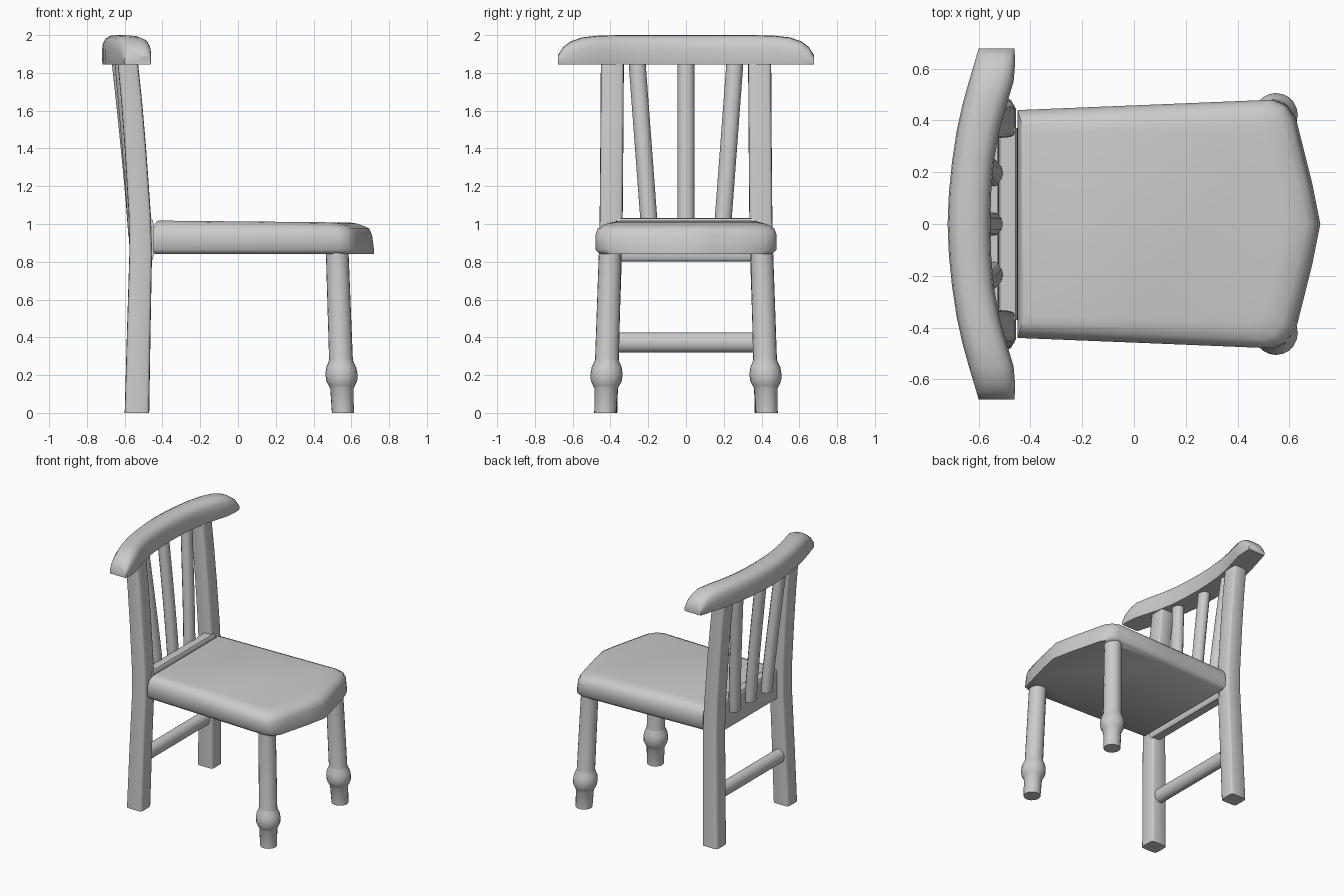
import bpy
from math import sin, cos, pi, copysign
from mathutils import Vector

if "Cube" in bpy.data.objects:
    bpy.data.objects.remove(bpy.data.objects["Cube"])

wood = bpy.data.materials.new("plain_grey")
wood.use_nodes = True
grey = (0.6, 0.6, 0.6, 1)
wood.diffuse_color = grey
wood.node_tree.nodes["Principled BSDF"].inputs["Base Color"].default_value = grey


def loft(name, rings, angle=0.7):
    """Skin a list of equal-length rings and cap both ends."""
    n = len(rings[0])
    verts = [p for ring in rings for p in ring]
    faces = [(a * n + i, a * n + (i + 1) % n, (a + 1) * n + (i + 1) % n, (a + 1) * n + i)
             for a in range(len(rings) - 1) for i in range(n)]
    faces += [tuple(reversed(range(n))), tuple(range(len(verts) - n, len(verts)))]
    mesh = bpy.data.meshes.new(name)
    mesh.from_pydata(verts, [], faces)
    mesh.materials.append(wood)
    obj = bpy.data.objects.new(name, mesh)
    bpy.context.collection.objects.link(obj)
    bpy.ops.object.select_all(action='DESELECT')
    obj.select_set(True)
    bpy.context.view_layer.objects.active = obj
    bpy.ops.object.mode_set(mode='EDIT')
    bpy.ops.mesh.select_all(action='SELECT')
    bpy.ops.mesh.normals_make_consistent(inside=False)
    bpy.ops.object.mode_set(mode='OBJECT')
    bpy.ops.object.shade_smooth_by_angle(angle=angle)
    return obj


def section(rx, ry, power=1.0, n=16):
    """Closed 2D outline: power 1 is an ellipse, lower is squarer."""
    def bend(v):
        return copysign(abs(v) ** power, v)
    return [(rx * bend(cos(2 * pi * i / n)), ry * bend(sin(2 * pi * i / n))) for i in range(n)]


def upright(name, stations, power=1.0, n=16):
    """Post through (x, y, z, rx, ry) stations with level sections."""
    return loft(name, [[(x + u, y + v, z) for u, v in section(rx, ry, power, n)]
                       for x, y, z, rx, ry in stations])


def crossbar(name, x, z, rx, rz, half, power):
    return loft(name, [[(x + u, y, z + v) for u, v in section(rx, rz, power)]
                       for y in (-half, half)])


# Seat: bowed front, edges rounded over toward the top
half_plan = [(0.72, 0), (0.69, 0.15), (0.655, 0.29), (0.625, 0.41), (0.59, 0.46),
             (0.54, 0.48), (0.05, 0.46), (-0.45, 0.44)]
plan = half_plan + [(x, -y) for x, y in reversed(half_plan[1:])]
layers = [(0.84, 0.025, 0), (0.865, 0, 0), (0.94, 0, 0.01), (0.975, 0.012, 0.025),
          (1.0, 0.035, 0.055), (1.012, 0.065, 0.09), (1.018, 0.1, 0.13)]
seat_rings = []
for z, side, front in layers:
    ring = []
    for x, y in plan:
        t = (x + 0.45) / 1.17
        ring.append((x - front * t + side * 0.3 * (1 - t), y * (1 - side / 0.48),
                     z - 0.01 * t * (z > 0.98)))
    seat_rings.append(ring)
loft("seat", seat_rings, 0.9)

# Legs, mirrored left and right
for side, s in (("left", 1), ("right", -1)):
    front = [(0.0, 0.058), (0.13, 0.062), (0.145, 0.07), (0.17, 0.082), (0.205, 0.085),
             (0.24, 0.08), (0.27, 0.066), (0.285, 0.063), (0.86, 0.06)]
    upright(side + "_front_leg",
            [(0.555 - 0.035 * z, s * (0.427 - 0.03 * z), z, r, r) for z, r in front], n=20)
    back = [(-0.535, 0.425, 0), (-0.525, 0.413, 0.45), (-0.515, 0.4, 0.85), (-0.52, 0.396, 1.05),
            (-0.543, 0.393, 1.4), (-0.563, 0.391, 1.65), (-0.585, 0.39, 1.87)]
    upright(side + "_back_leg",
            [(x, s * y, z, 0.065 - 0.006 * z, 0.061) for x, y, z in back], power=0.3)

# Bars joining the back legs
crossbar("lower_stretcher", -0.53, 0.372, 0.045, 0.053, 0.37, 1.0)
crossbar("seat_back_bar", -0.487, 0.917, 0.04, 0.115, 0.37, 0.3)

# Spindles, fanned out and leaning back
for name, low, high, lean in (("left", 0.19, 0.26, -0.615), ("middle", 0, 0, -0.63),
                              ("right", -0.19, -0.26, -0.615)):
    stations = []
    for i in range(6):
        t = i / 5
        x = -0.54 + (lean + 0.54) * t ** 1.15
        stations.append((x, low + (high - low) * t, 0.93 + 0.94 * t, 0.04, 0.045))
    upright(name + "_spindle", stations, n=12)

# Top rail: curved in plan, ends rounded down
half_rail = [(0, -0.72, -0.555, 2.0), (0.12, -0.715, -0.552, 2.0), (0.24, -0.703, -0.542, 2.0),
             (0.36, -0.685, -0.52, 2.0), (0.46, -0.663, -0.492, 1.998), (0.55, -0.638, -0.465, 1.988),
             (0.61, -0.62, -0.46, 1.967), (0.65, -0.608, -0.46, 1.937), (0.677, -0.6, -0.462, 1.895)]
stations = [(-y, b, f, t) for y, b, f, t in reversed(half_rail[1:])] + half_rail
base = 1.845
rail_shape = [(0.02, 0), (0.98, 0), (1, 0.12), (1, 0.5), (0.97, 0.72), (0.88, 0.89), (0.72, 0.98),
              (0.5, 1), (0.28, 0.98), (0.12, 0.89), (0.03, 0.72), (0, 0.5), (0, 0.12)]
loft("top_rail", [[(b + (f - b) * u, y, base + (t - base) * v) for u, v in rail_shape]
                  for y, b, f, t in stations], 0.9)
